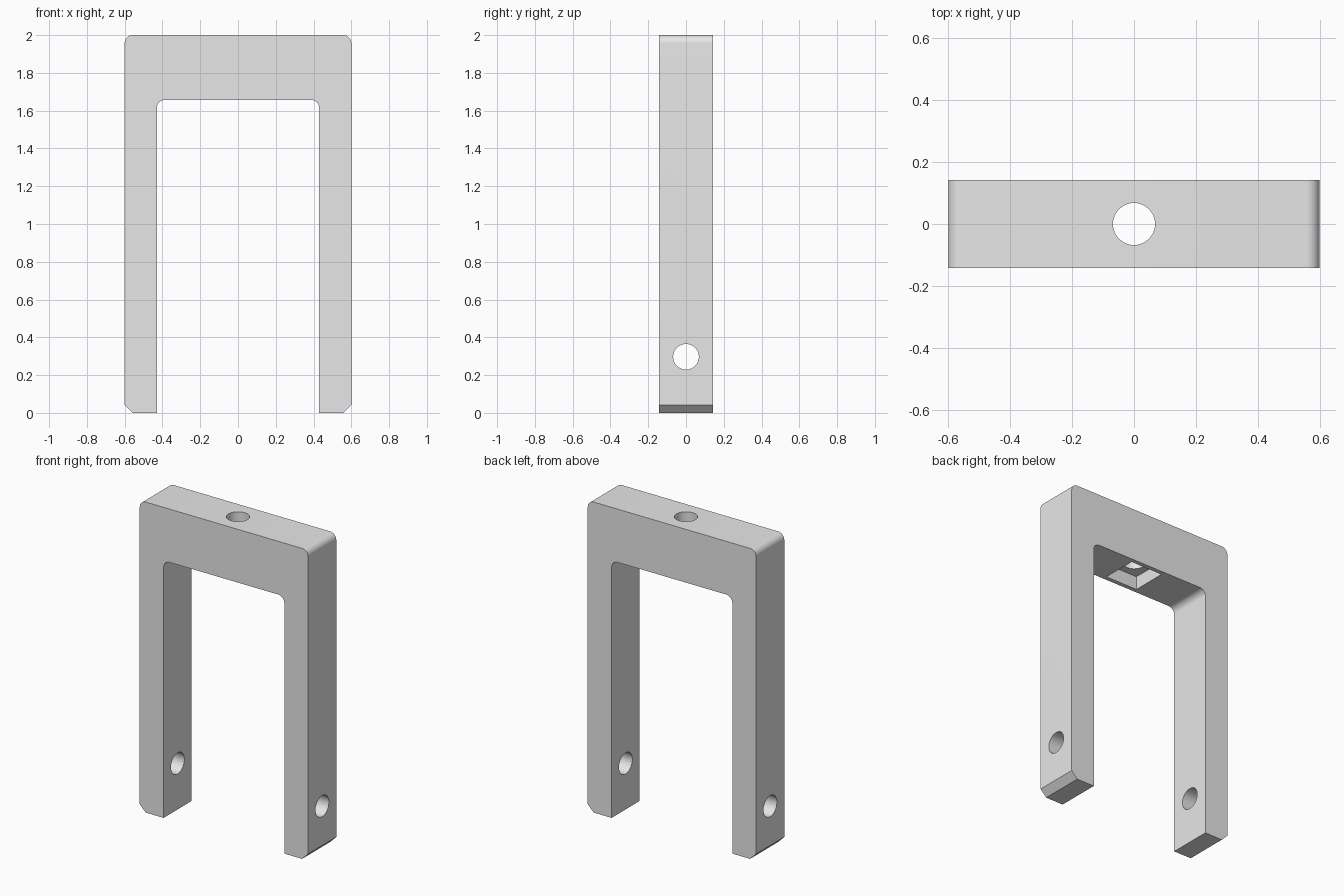
import bpy, bmesh
from math import cos, sin, pi
from mathutils import Matrix

cube = bpy.data.objects.get("Cube")
if cube:
    bpy.data.objects.remove(cube, do_unlink=True)

HEIGHT = 2.0
HALF_W = 0.6        # half of the overall width
INNER_W = 0.43      # half of the gap between the legs
HALF_D = 0.143      # half of the depth
INNER_Z = 1.657     # underside of the crossbar
CORNER = 0.043      # corner radius and foot chamfer
HOLE_R = 0.068
HOLE_Z = 0.297
POCKET = 0.23
POCKET_DEPTH = 0.086

grey = bpy.data.materials.new("plain grey")
grey.use_nodes = True
grey.diffuse_color = (0.8, 0.8, 0.8, 1)
grey.node_tree.nodes["Principled BSDF"].inputs["Base Color"].default_value = (0.8, 0.8, 0.8, 1)


def make_object(name, bm):
    bmesh.ops.recalc_face_normals(bm, faces=bm.faces)
    mesh = bpy.data.meshes.new(name)
    bm.to_mesh(mesh)
    bm.free()
    mesh.materials.append(grey)
    obj = bpy.data.objects.new(name, mesh)
    bpy.context.collection.objects.link(obj)
    return obj


def rounded_corner(x, z, steps=10):
    """Quarter arc from the vertical side to the horizontal edge of a top right corner."""
    return [(x - CORNER + CORNER * cos(a), z - CORNER + CORNER * sin(a))
            for a in (pi / 2 * i / steps for i in range(steps + 1))]


def drill(name, axis, location, length):
    bm = bmesh.new()
    turn = Matrix.Rotation(pi / 2, 4, "Y") if axis == "X" else Matrix.Identity(4)
    bmesh.ops.create_cone(bm, cap_ends=True, segments=48, radius1=HOLE_R, radius2=HOLE_R,
                          depth=length, matrix=Matrix.Translation(location) @ turn)
    return make_object(name, bm)


# Fork body: mirrored half outline, extruded through the depth
half = [(INNER_W, 0), (HALF_W - CORNER, 0), (HALF_W, CORNER)]
half += rounded_corner(HALF_W, HEIGHT)
inner = rounded_corner(INNER_W, INNER_Z)
right_side = inner[::-1] + half
outline = right_side + [(-x, z) for x, z in reversed(right_side)]
bm = bmesh.new()
face = bm.faces.new([bm.verts.new((x, -HALF_D, z)) for x, z in outline])
extruded = bmesh.ops.extrude_face_region(bm, geom=[face])
moved = [v for v in extruded["geom"] if isinstance(v, bmesh.types.BMVert)]
bmesh.ops.translate(bm, verts=moved, vec=(0, 2 * HALF_D, 0))
fork = make_object("fork_bracket", bm)

# Square nut pocket under the crossbar
bm = bmesh.new()
bottom, top = INNER_Z - 0.1, INNER_Z + POCKET_DEPTH
bmesh.ops.create_cube(bm, size=1, matrix=Matrix.Translation((0, 0, (bottom + top) / 2))
                      @ Matrix.Diagonal((POCKET, POCKET, top - bottom, 1)))
cutters = [make_object("nut_pocket_cutter", bm)]

# Holes through the crossbar and both legs
cutters.append(drill("crossbar_hole_cutter", "Z", (0, 0, HEIGHT - 0.2), 0.8))
cutters.append(drill("leg_hole_cutter", "X", (0, 0, HOLE_Z), 2))

bpy.context.view_layer.objects.active = fork
for cutter in cutters:
    cutter.hide_render = True
    mod = fork.modifiers.new(cutter.name, "BOOLEAN")
    mod.operation = "DIFFERENCE"
    mod.solver = "EXACT"
    mod.object = cutter
    bpy.ops.object.modifier_apply(modifier=mod.name)
for cutter in cutters:
    bpy.data.objects.remove(cutter, do_unlink=True)

# Smooth fillets and holes, crisp edges
for obj in bpy.context.selected_objects:
    obj.select_set(False)
fork.select_set(True)
bpy.ops.object.shade_smooth_by_angle(angle=pi / 6)
